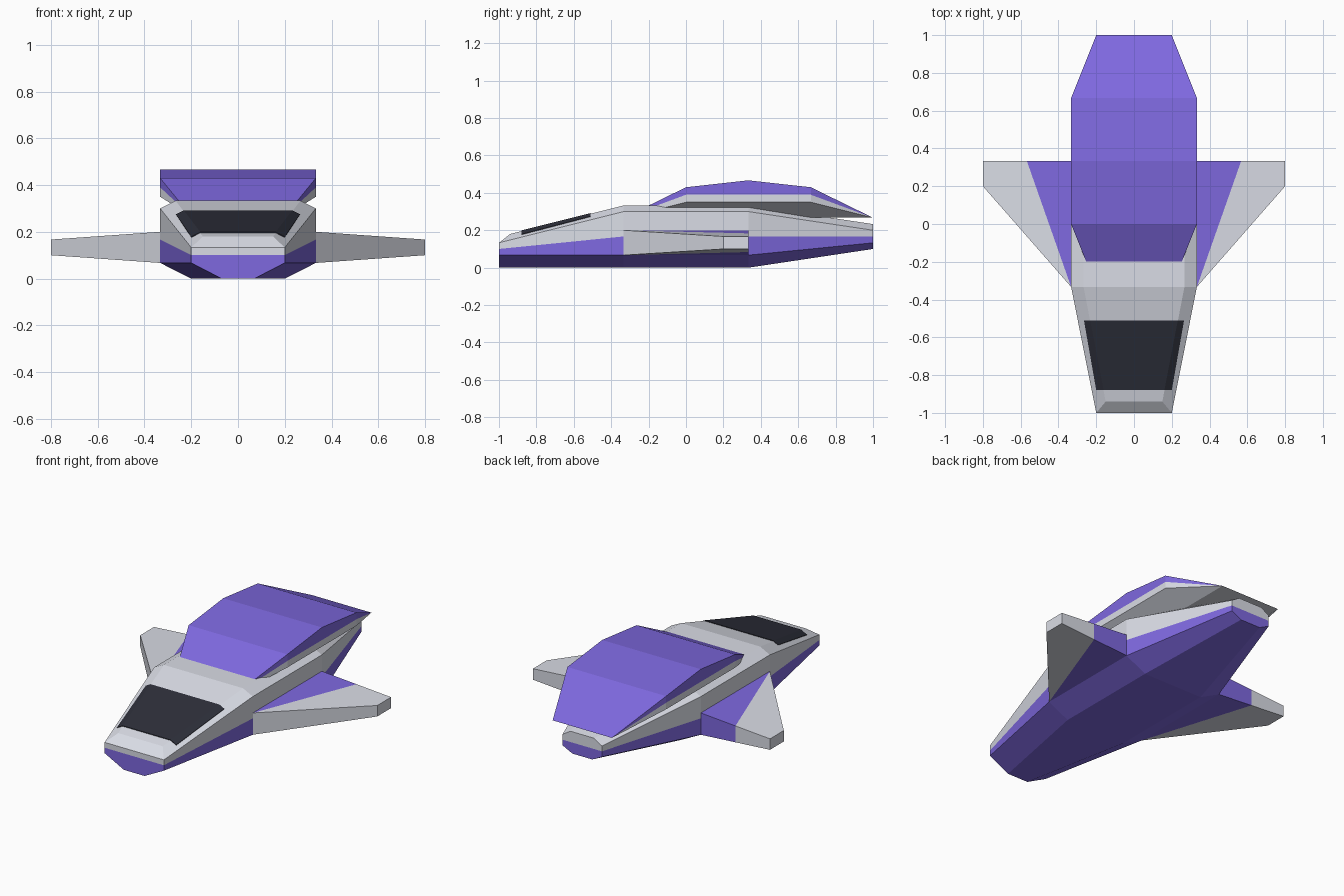
import bpy, bmesh
from mathutils import Vector

if "Cube" in bpy.data.objects:
    bpy.data.objects.remove(bpy.data.objects["Cube"])


def material(name, rgb):
    m = bpy.data.materials.new(name)
    m.diffuse_color = (*rgb, 1)
    m.use_nodes = True
    m.node_tree.nodes["Principled BSDF"].inputs["Base Color"].default_value = m.diffuse_color
    return m


MATS = [material("light_grey", (0.70, 0.72, 0.79)),
        material("purple", (0.21, 0.14, 0.74)),
        material("dark_glass", (0.026, 0.028, 0.042))]
GREY, PURPLE, GLASS = 0, 1, 2


def finish(name, bm):
    bmesh.ops.remove_doubles(bm, verts=bm.verts, dist=1e-5)
    bmesh.ops.dissolve_degenerate(bm, edges=bm.edges, dist=1e-5)
    bmesh.ops.recalc_face_normals(bm, faces=bm.faces)
    mesh = bpy.data.meshes.new(name)
    bm.to_mesh(mesh)
    bm.free()
    for m in MATS:
        mesh.materials.append(m)
    ob = bpy.data.objects.new(name, mesh)
    bpy.context.collection.objects.link(ob)
    return ob


def loft(name, sections, bands):
    """Loft mirrored half sections (x, y, z listed bottom to top).
    bands: material of the bottom strip, each side strip, and the top strip."""
    bm = bmesh.new()
    k = len(sections[0])
    n = 2 * k
    rings = []
    for half in sections:
        ring = half + [(-x, y, z) for x, y, z in reversed(half)]
        rings.append([bm.verts.new(p) for p in ring])
    for a, b in zip(rings, rings[1:]):
        for j in range(n):
            f = bm.faces.new((a[j], a[(j + 1) % n], b[(j + 1) % n], b[j]))
            f.material_index = bands[j + 1 if j < k else n - 1 - j]
    for r in (rings[0], rings[-1]):
        for i in range(k - 1):
            f = bm.faces.new((r[i], r[i + 1], r[n - 2 - i], r[n - 1 - i]))
            f.material_index = bands[i + 1]
    return finish(name, bm)


def hull_section(y, bottom_x, side_x, top_x, zs, top_y=None):
    pts = [(x, y, z) for x, z in zip((bottom_x, side_x, side_x, side_x), zs)]
    return pts + [(top_x, y if top_y is None else top_y, zs[4])]


# Hull: purple belly, grey upper deck, slanted nose lip
mid = (0, 0.067, 0.167, 0.30, 0.333)
loft("hull", [
    hull_section(-1, 0.07, 0.2, 0.15, (0, 0.067, 0.10, 0.133, 0.18), -0.94),
    hull_section(-0.333, 0.2, 0.333, 0.267, mid),
    hull_section(0.333, 0.2, 0.333, 0.267, mid),
    hull_section(1, 0.067, 0.133, 0.08, (0.10, 0.133, 0.167, 0.20, 0.233)),
], [PURPLE, PURPLE, PURPLE, GREY, GREY, GREY])


# Dorsal pod: wedge-ended, grey underside and purple top
def pod_section(y, top):
    return [(0.2, y, 0.267), (0.333, y, 0.35), (0.333, y, 0.39), (0.333, y, top)]


def pod_end(y):
    return [(0.2, y, 0.267)] * 4


loft("dorsal_pod", [pod_end(-0.333), pod_section(0, 0.43), pod_section(0.333, 0.467),
                    pod_section(0.667, 0.43), pod_end(1)],
     [GREY, GREY, GREY, PURPLE, PURPLE])

# Windshield: thin panel wrapped over the nose deck
loft("windshield", [
    [(0.195, -0.88, 0.16), (0.2, -0.88, 0.179), (0.161, -0.88, 0.199)],
    [(0.26, -0.51, 0.255), (0.265, -0.51, 0.275), (0.232, -0.51, 0.292)],
], [GLASS] * 4)

# Wings: tapered slab, cut along a diagonal into purple root and grey tip
plan = [(0.333, -0.333), (0.333, 0.333), (0.8, 0.333), (0.8, 0.2)]
bm = bmesh.new()
low, high = [], []
for x, y in plan:
    root = x < 0.5
    low.append(bm.verts.new((x, y, 0.067 if root else 0.10)))
    high.append(bm.verts.new((x, y, 0.20 if root else 0.167)))
bm.faces.new(low)
bm.faces.new(high)
for i in range(4):
    j = (i + 1) % 4
    bm.faces.new((low[i], low[j], high[j], high[i]))
pivot = Vector((0.333, -0.333, 0))
normal = Vector((0.666, -0.234, 0)).normalized()
bmesh.ops.bisect_plane(bm, geom=bm.verts[:] + bm.edges[:] + bm.faces[:], dist=1e-4,
                       plane_co=pivot, plane_no=normal)
for f in bm.faces:
    inside = (f.calc_center_median() - pivot).dot(normal) < -1e-3
    f.material_index = PURPLE if inside else GREY
wings = finish("wings", bm)
wings.modifiers.new("mirror", 'MIRROR').use_axis[0] = True
